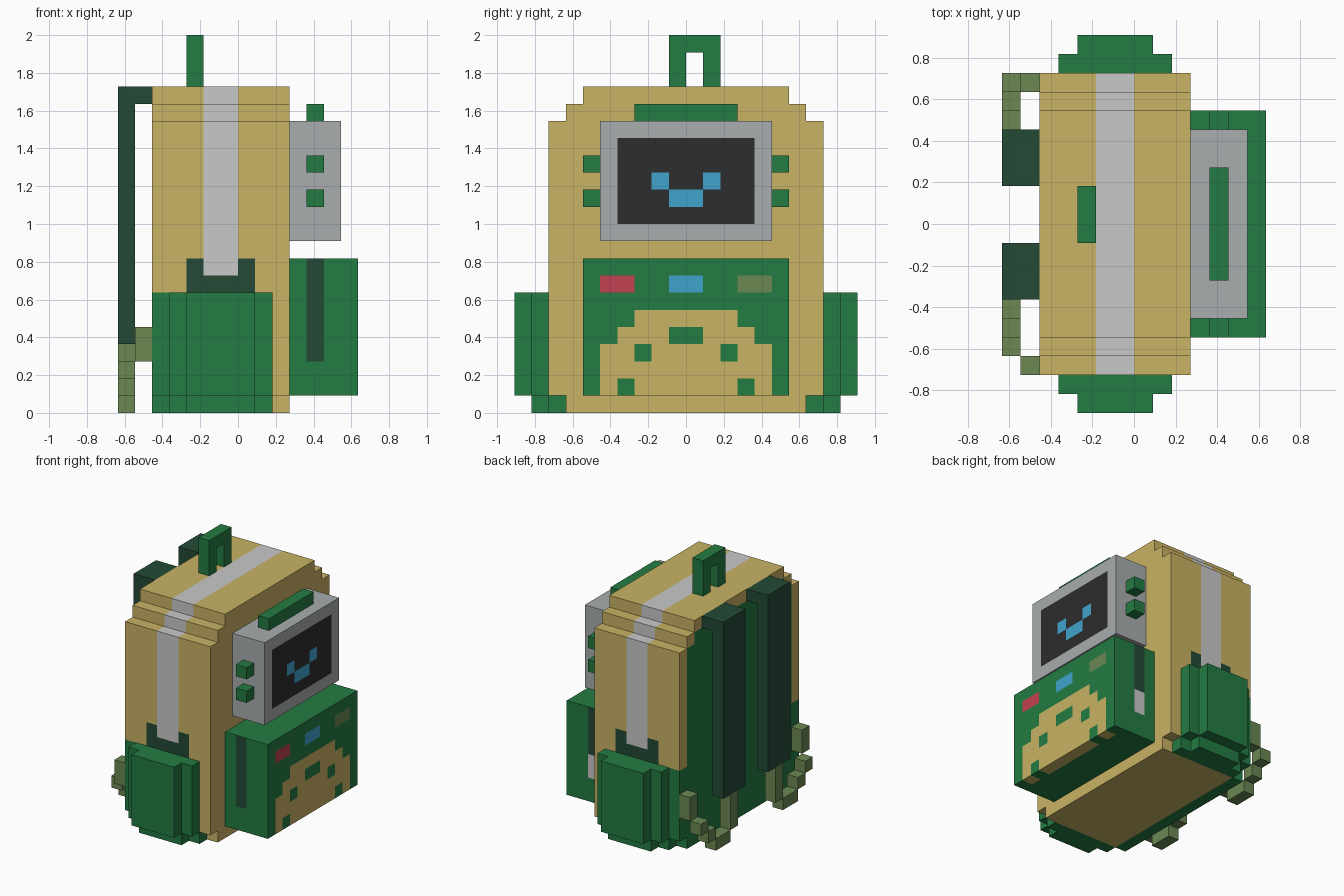
import bpy, bmesh
from mathutils import Vector

if "Cube" in bpy.data.objects:
    bpy.data.objects.remove(bpy.data.objects["Cube"])

U = 1 / 11  # size of one block


def material(name, r, g, b):
    m = bpy.data.materials.new(name)
    lin = [((c / 255 + 0.055) / 1.055) ** 2.4 for c in (r, g, b)]
    m.diffuse_color = (*lin, 1)
    m.use_nodes = True
    m.node_tree.nodes["Principled BSDF"].inputs["Base Color"].default_value = m.diffuse_color
    return m


MATS = {n: material(n, *c) for n, c in {
    "tan": (201, 179, 100), "light grey": (201, 201, 201), "grey": (169, 173, 174),
    "green": (35, 123, 66), "dark green": (35, 74, 54), "black": (45, 45, 45),
    "blue": (65, 164, 205), "red": (194, 65, 81), "olive": (108, 136, 84)}.items()}


def blocks(name, boxes, colour):
    """Outer skin of a union of boxes (x0,x1,y0,y1,z0,z1 in blocks).
    colour is a name, or a rule taking the block's corner and the face normal."""
    cells = {(x, y, z) for a, b, c, d, e, f in boxes
             for x in range(a, b) for y in range(c, d) for z in range(e, f)}
    rule = colour if callable(colour) else (lambda c, n: colour)
    bm, verts, slots = bmesh.new(), {}, []
    for c in sorted(cells):
        for axis in range(3):
            for s in (1, -1):
                n = [0, 0, 0]
                n[axis] = s
                if tuple(p + q for p, q in zip(c, n)) in cells:
                    continue
                ring = []
                for du, dv in ((0, 0), (1, 0), (1, 1), (0, 1))[::s]:
                    p = list(c)
                    p[axis] += s > 0
                    p[(axis + 1) % 3] += du
                    p[(axis + 2) % 3] += dv
                    p = tuple(p)
                    if p not in verts:
                        verts[p] = bm.verts.new(Vector(p) * U)
                    ring.append(verts[p])
                col = rule(c, tuple(n))
                if col not in slots:
                    slots.append(col)
                bm.faces.new(ring).material_index = slots.index(col)
    # merge the block faces into large flat areas of one colour
    bmesh.ops.dissolve_limit(bm, angle_limit=0.01, verts=bm.verts[:],
                             edges=bm.edges[:], delimit={'MATERIAL'})
    bmesh.ops.triangulate(bm, faces=[f for f in bm.faces if len(f.verts) > 4])
    me = bpy.data.meshes.new(name)
    bm.to_mesh(me)
    bm.free()
    for s in slots:
        me.materials.append(MATS[s])
    ob = bpy.data.objects.new(name, me)
    bpy.context.collection.objects.link(ob)
    return ob


def span(v):
    """Distance of a block from the middle plane, 0 for the first block."""
    return v if v >= 0 else -v - 1


# Main bag: stepped top, stripe over the sides and top, green back panel
def bag_colour(c, n):
    x, y, z = c
    if x == -5 and z < 7:
        return "green"
    if n[0] < 0:
        limit = 7 if z < 17 else 6 if z < 18 else 0
        return "green" if span(y) < limit else "tan"
    if n[0] == 0 and n[2] >= 0:
        if -2 <= x < 0 and z >= 8:
            return "light grey"
        if -3 <= x < 1 and 7 <= z < 9:
            return "dark green"
    return "tan"


blocks("bag_body", [(-5, 3, -7, 7, 0, 1), (-5, 3, -8, 8, 1, 17),
                    (-5, 3, -7, 7, 17, 18), (-5, 3, -6, 6, 18, 19)], bag_colour)


# Front pocket: light patch with spots, three badges, side straps
def pocket_colour(c, n):
    x, y, z = c
    s = span(y)
    if n[0] > 0 and z == 7:
        if -5 <= y < -3:
            return "red"
        if s < 1:
            return "blue"
        if 3 <= y < 5:
            return "olive"
    if n[0] > 0 or (n[2] < 0 and x == 6):
        spot = (s, z) in {(0, 4), (2, 3), (3, 1)}
        width = 5 if z < 4 else 4 if z < 5 else 3 if z < 6 else 0
        return "tan" if s < width and not spot else "green"
    if n[1] and x == 4 and z >= 3:
        return "light grey" if n[1] > 0 and z < 5 else "dark green"
    return "green"


blocks("front_pocket", [(3, 7, -6, 6, 1, 9)], pocket_colour)


# Monitor with a smiling screen
def monitor_colour(c, n):
    x, y, z = c
    s = span(y)
    if n[0] > 0 and s < 4 and 11 <= z < 16:
        return "blue" if (s, z) in {(1, 13), (0, 12)} else "black"
    return "grey"


blocks("monitor", [(3, 6, -5, 5, 10, 17)], monitor_colour)
blocks("monitor_top_bar", [(4, 5, -3, 3, 17, 18)], "green")

# Paired side parts
for side, sign in (("near", -1), ("far", 1)):
    def both(x0, x1, y0, y1, z0, z1):
        a, b = sorted((sign * y0, sign * y1))
        return (x0, x1, a, b, z0, z1)
    blocks(f"side_pocket_{side}", [both(-4, 2, 7, 8, 0, 1), both(-3, 1, 8, 9, 0, 1),
                                   both(-4, 2, 8, 9, 1, 7), both(-3, 1, 9, 10, 1, 7)], "green")
    for i, z in enumerate((12, 14)):
        blocks(f"monitor_button_{side}_{i}", [both(4, 5, 5, 6, z, z + 1)], "green")

# Carry handle
blocks("carry_handle", [(-3, -2, -1, 0, 19, 22), (-3, -2, 1, 2, 19, 22),
                        (-3, -2, 0, 1, 21, 22)], "green")

# Shoulder straps and their hanging webbing, mirrored about half a block
for side, flip in (("far", False), ("near", True)):
    def across(x0, x1, y0, y1, z0, z1):
        return (x0, x1, 1 - y1, 1 - y0, z0, z1) if flip else (x0, x1, y0, y1, z0, z1)
    blocks(f"shoulder_strap_{side}", [across(-7, -6, 2, 5, 4, 19),
                                      across(-6, -5, 2, 5, 18, 19)], "dark green")
    blocks(f"strap_webbing_{side}", [across(-7, -6, 3, 4, 1, 4), across(-7, -6, 4, 6, 0, 1),
                                     across(-7, -6, 6, 7, 1, 2), across(-7, -6, 7, 8, 2, 3)], "olive")
    y = -8 if flip else 7
    blocks(f"strap_anchor_{side}", [(-6, -5, y, y + 1, 3, 5)], "olive")
